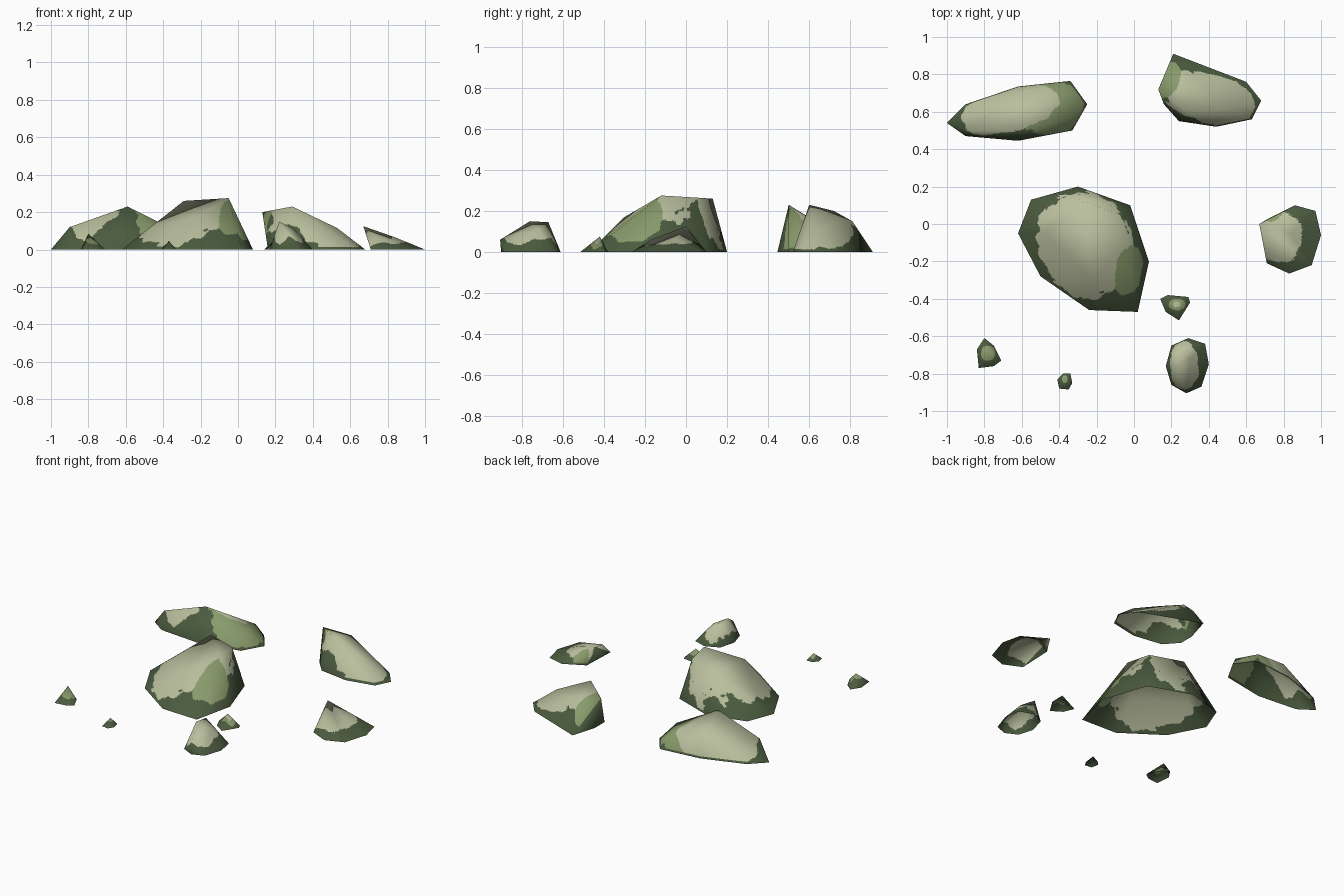
import bpy
import bmesh
import math
from mathutils import Vector, noise

cube = bpy.data.objects.get("Cube")
if cube:
    bpy.data.objects.remove(cube, do_unlink=True)


def material(name, rgb):
    mat = bpy.data.materials.new(name)
    mat.use_nodes = True
    colour = (*rgb, 1)
    mat.diffuse_color = colour
    shader = next(n for n in mat.node_tree.nodes if n.type == 'BSDF_PRINCIPLED')
    shader.inputs["Base Color"].default_value = colour
    shader.inputs["Roughness"].default_value = 0.9
    return mat


MOSS, LICHEN, STONE = 0, 1, 2
MATERIALS = [
    material("dark moss green", (0.07, 0.105, 0.05)),
    material("light lichen green", (0.25, 0.33, 0.15)),
    material("pale stone", (0.49, 0.52, 0.34)),
]


def inside(point, cx, cy, rx, ry, tilt=0):
    """True when the point lies in a tilted, slightly ragged oval seen from above."""
    a = math.radians(tilt)
    dx, dy = point.x - cx, point.y - cy
    u = (dx * math.cos(a) + dy * math.sin(a)) / rx
    v = (dy * math.cos(a) - dx * math.sin(a)) / ry
    ragged = 0.14 * noise.noise(point * 14) + 0.06 * noise.noise(point * 40)
    return abs(u) ** 2.4 + abs(v) ** 2.4 < 1 + 2 * ragged


def rock(name, footprint, peaks, patches, levels=4):
    """Open-bottomed boulder: hull of a ground outline and raised points,
    with colour patches where the first matching oval wins."""
    bm = bmesh.new()
    for x, y in footprint:
        bm.verts.new((x, y, 0))
    for p in peaks:
        bm.verts.new(p)
    bmesh.ops.convex_hull(bm, input=bm.verts[:])
    ground = [f for f in bm.faces if all(v.co.z < 0.0001 for v in f.verts)]
    bmesh.ops.delete(bm, geom=ground, context='FACES')
    bmesh.ops.delete(bm, geom=[v for v in bm.verts if not v.link_faces], context='VERTS')
    bmesh.ops.recalc_face_normals(bm, faces=bm.faces[:])
    if sum(f.normal.z * f.calc_area() for f in bm.faces) < 0:
        bmesh.ops.reverse_faces(bm, faces=bm.faces[:])
    bm.normal_update()

    # Keep the soft normals of the coarse hull while refining for the patches
    soft = bm.verts.layers.float_vector.new("soft")
    for v in bm.verts:
        v[soft] = v.normal
    for _ in range(levels):
        bmesh.ops.subdivide_edges(bm, edges=bm.edges[:], cuts=1, use_grid_fill=True)
    bm.normal_update()
    for f in bm.faces:
        f.smooth = True
        centre = f.calc_center_median()
        f.material_index = MOSS
        if f.normal.z > -0.05 and centre.z > 0.012:
            for index, *oval in patches:
                if inside(centre, *oval):
                    f.material_index = index
                    break
    normals = [Vector(v[soft]).normalized() for v in bm.verts]
    bm.verts.layers.float_vector.remove(soft)

    mesh = bpy.data.meshes.new(name)
    bm.to_mesh(mesh)
    bm.free()
    for mat in MATERIALS:
        mesh.materials.append(mat)
    mesh.normals_split_custom_set_from_vertices(normals)
    obj = bpy.data.objects.new(name, mesh)
    bpy.context.collection.objects.link(obj)
    return obj


# Large boulder in the middle
rock("large_boulder",
     [(-.62, -.05), (-.55, .13), (-.3, .2), (-.02, .1),
      (.08, -.2), (.02, -.47), (-.24, -.46), (-.5, -.28)],
     [(-.05, -.12, .275), (-.29, .13, .26), (-.08, .05, .265),
      (-.23, -.3, .17), (-.48, -.05, .11)],
     [(LICHEN, -.03, -.25, .07, .13, -10),
      (STONE, -.26, -.11, .24, .28, 25)], 5)

# Long boulder at the back
rock("long_boulder",
     [(-1, .54), (-.9, .64), (-.62, .735), (-.34, .765),
      (-.25, .64), (-.33, .5), (-.62, .445), (-.9, .47)],
     [(-.59, .5, .23), (-.9, .5, .12), (-.33, .57, .1),
      (-.6, .71, .1), (-.38, .73, .08)],
     [(STONE, -.67, .61, .26, .115, 14),
      (LICHEN, -.45, .62, .17, .145)], 5)

# Spurred boulder at the back
rock("spurred_boulder",
     [(.16, .74), (.21, .91), (.6, .76), (.68, .66),
      (.63, .56), (.44, .52), (.24, .55), (.16, .64)],
     [(.29, .6, .23), (.13, .72, .2), (.28, .81, .15), (.53, .62, .115)],
     [(LICHEN, .18, .77, .06, .1, -20),
      (STONE, .4, .67, .24, .13, -15)], 5)

# Leaning wedge at the side
rock("leaning_rock",
     [(.71, -.21), (.83, -.265), (.95, -.22), (1, -.06),
      (.97, .07), (.86, .1), (.72, .03)],
     [(.67, 0, .125), (.84, -.05, .065), (.74, -.17, .06)],
     [(LICHEN, .75, .05, .05, .03, 35),
      (STONE, .78, -.07, .12, .135)])

# Smaller rock near the front
rock("front_rock",
     [(.17, -.76), (.2, -.65), (.29, -.61), (.38, -.64),
      (.4, -.75), (.36, -.87), (.28, -.9), (.2, -.86)],
     [(.22, -.76, .15), (.23, -.67, .145), (.28, -.905, .06), (.3, -.72, .11)],
     [(STONE, .27, -.76, .075, .125)])

# Scattered pebbles
rock("middle_pebble",
     [(.14, -.4), (.17, -.47), (.24, -.515), (.3, -.42), (.29, -.39), (.18, -.38)],
     [(.22, -.42, .075)],
     [(STONE, .23, -.43, .02, .015), (LICHEN, .23, -.43, .045, .03)])
rock("side_pebble",
     [(-.84, -.67), (-.8, -.61), (-.75, -.65), (-.71, -.73), (-.75, -.76), (-.83, -.77)],
     [(-.8, -.67, .085)],
     [(LICHEN, -.78, -.69, .035, .04)])
rock("small_pebble",
     [(-.41, -.83), (-.38, -.8), (-.34, -.8), (-.33, -.85), (-.35, -.885), (-.4, -.88)],
     [(-.37, -.83, .045)],
     [(LICHEN, -.37, -.83, .015, .02)])
